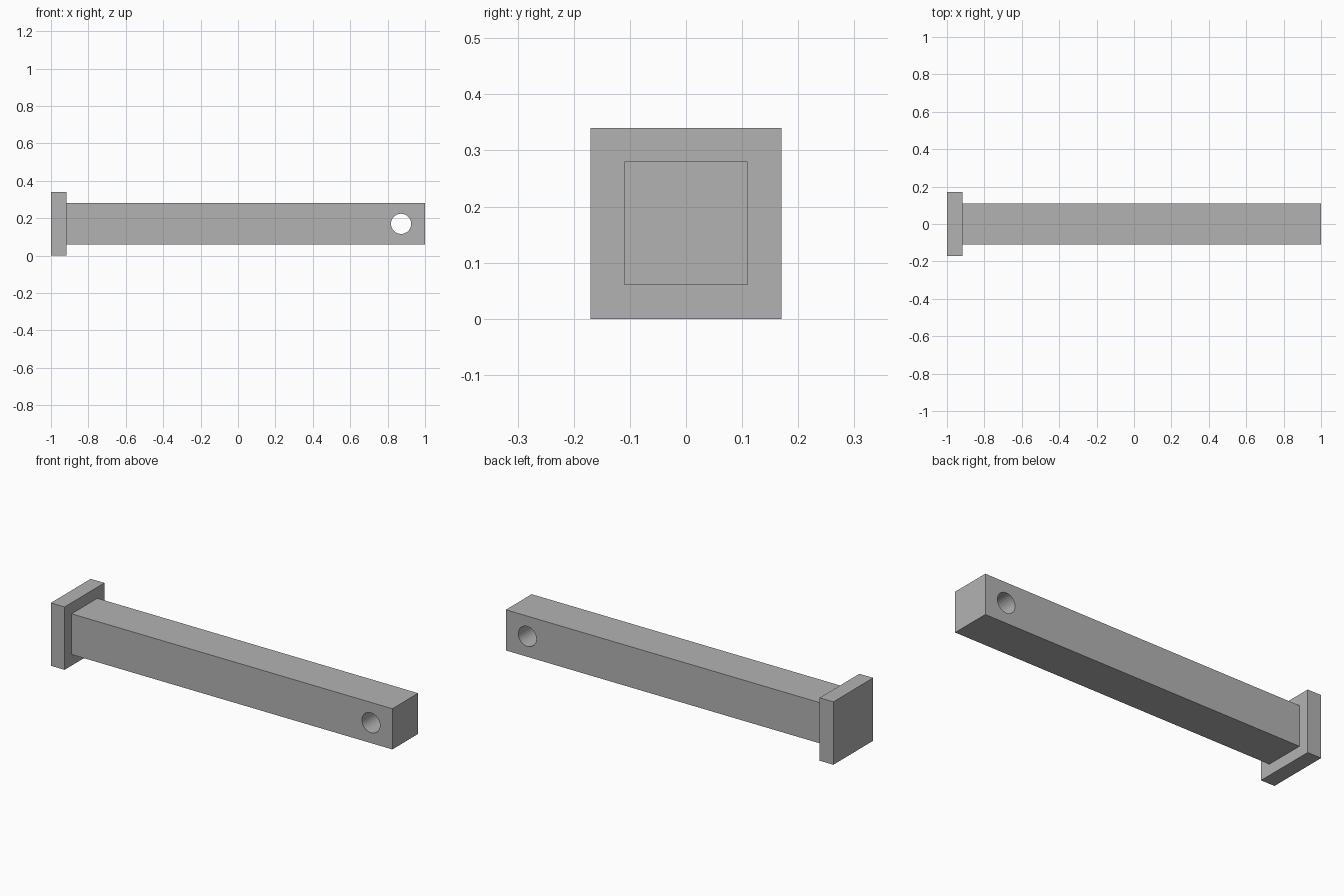
import bpy
from math import radians

cube = bpy.data.objects.get("Cube")
if cube:
    bpy.data.objects.remove(cube, do_unlink=True)

MID_Z = 0.17

grey = bpy.data.materials.new("plain grey")
grey.use_nodes = True
colour = (0.45, 0.45, 0.45, 1)
grey.diffuse_color = colour
grey.node_tree.nodes["Principled BSDF"].inputs["Base Color"].default_value = colour


def box(name, x0, x1, width):
    """Square-section block running along x."""
    bpy.ops.mesh.primitive_cube_add(size=1, location=((x0 + x1) / 2, 0, MID_Z))
    ob = bpy.context.object
    ob.name = name
    ob.scale = (x1 - x0, width, width)
    bpy.ops.object.transform_apply(location=False, rotation=False, scale=True)
    ob.data.materials.append(grey)
    return ob


# Square head plate and long shank
box("head_plate", -1, -0.918, 0.34)
shank = box("shank", -0.918, 1, 0.22)

# Round cross hole near the free end
bpy.ops.mesh.primitive_cylinder_add(vertices=32, radius=0.054, depth=0.5,
                                    location=(0.872, 0, MID_Z),
                                    rotation=(radians(90), 0, 0))
cutter = bpy.context.object
cutter.name = "hole_cutter"
cutter.hide_render = True
cutter.data.materials.append(grey)

cut = shank.modifiers.new("cross_hole", 'BOOLEAN')
cut.operation = 'DIFFERENCE'
cut.solver = 'EXACT'
cut.object = cutter
bpy.ops.object.select_all(action='DESELECT')
shank.select_set(True)
bpy.context.view_layer.objects.active = shank
bpy.ops.object.modifier_apply(modifier=cut.name)
bpy.data.objects.remove(cutter, do_unlink=True)
